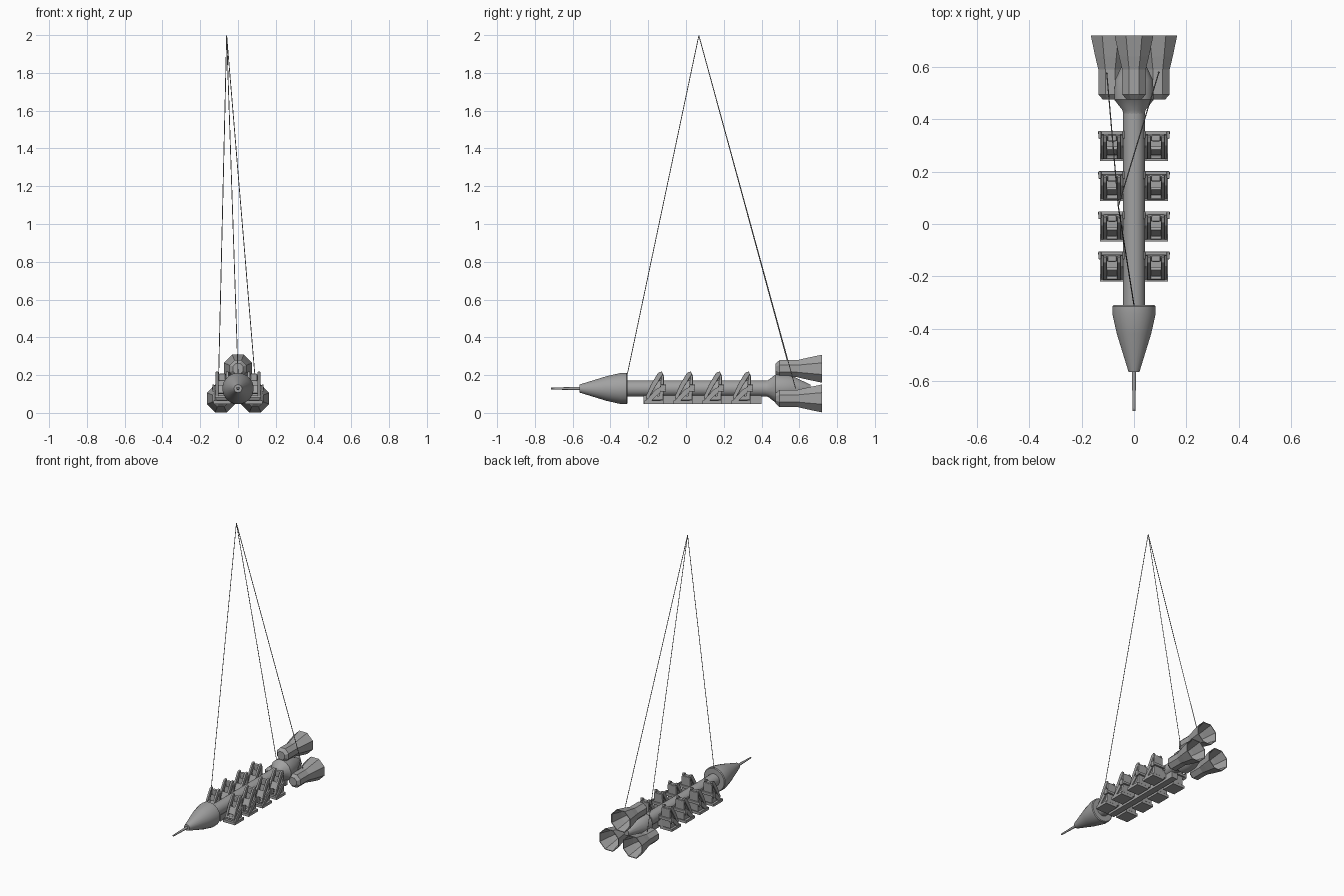
import bpy, math
from mathutils import Vector

cube = bpy.data.objects.get("Cube")
if cube:
    bpy.data.objects.remove(cube, do_unlink=True)

grey = bpy.data.materials.new("plain_grey")
grey.use_nodes = True
grey.diffuse_color = (0.36, 0.36, 0.36, 1)
grey.node_tree.nodes["Principled BSDF"].inputs["Base Color"].default_value = (0.36, 0.36, 0.36, 1)

AXIS = 0.129          # height of the rocket axis


def make(name, verts, faces, smooth=None):
    mesh = bpy.data.meshes.new(name)
    mesh.from_pydata(verts, [], faces)
    mesh.materials.append(grey)
    obj = bpy.data.objects.new(name, mesh)
    bpy.context.collection.objects.link(obj)
    bpy.ops.object.select_all(action='DESELECT')
    obj.select_set(True)
    bpy.context.view_layer.objects.active = obj
    bpy.ops.object.mode_set(mode='EDIT')
    bpy.ops.mesh.select_all(action='SELECT')
    bpy.ops.mesh.normals_make_consistent(inside=False)
    bpy.ops.object.mode_set(mode='OBJECT')
    if smooth:
        bpy.ops.object.shade_smooth_by_angle(angle=math.radians(smooth))
    return obj


def lathe(name, profile, sides, x=0, z=AXIS, smooth=None):
    """Turn (y, radius) points around an axis along y."""
    verts, faces = [], []
    for y, r in profile:
        for k in range(sides):
            a = 2 * math.pi * (k + 0.5) / sides
            verts.append((x + r * math.cos(a), y, z + r * math.sin(a)))
    for i in range(len(profile) - 1):
        for k in range(sides):
            n = (k + 1) % sides
            faces.append((i * sides + k, i * sides + n, (i + 1) * sides + n, (i + 1) * sides + k))
    faces.append(tuple(range(sides)))
    faces.append(tuple(range(len(verts) - sides, len(verts))))
    return make(name, verts, faces, smooth)


def slab(name, outline, x0, x1, bevel=0):
    """Extrude a (y, z) outline across x."""
    n = len(outline)
    verts = [(x, y, z) for x in (x0, x1) for y, z in outline]
    faces = [tuple(range(n)), tuple(range(n, 2 * n))]
    faces += [(k, (k + 1) % n, n + (k + 1) % n, n + k) for k in range(n)]
    obj = make(name, verts, faces)
    if bevel:
        mod = obj.modifiers.new("Bevel", 'BEVEL')
        mod.width = bevel
        mod.segments = 2
    return obj


def box(name, x0, x1, y0, y1, z0, z1, bevel=0):
    return slab(name, [(y0, z0), (y1, z0), (y1, z1), (y0, z1)], x0, x1, bevel)


def tube(name, points, radius, res=2):
    curve = bpy.data.curves.new(name, 'CURVE')
    curve.dimensions = '3D'
    curve.bevel_depth = radius
    curve.bevel_resolution = res
    curve.use_fill_caps = True
    line = curve.splines.new('POLY')
    line.points.add(len(points) - 1)
    for p, co in zip(line.points, points):
        p.co = (*co, 1)
    curve.materials.append(grey)
    obj = bpy.data.objects.new(name, curve)
    bpy.context.collection.objects.link(obj)
    return obj


# Rocket body, nose and spike
lathe("fuselage", [(-0.32, 0.042), (0.44, 0.042)], 24, smooth=30)
lathe("nose_cone", [(-0.31, 0.078), (-0.315, 0.083), (-0.345, 0.083), (-0.42, 0.066),
                    (-0.565, 0.021)], 24, smooth=30)
lathe("nose_spike", [(-0.56, 0.009), (-0.715, 0.005)], 10, smooth=40)
lathe("engine_hub", [(0.42, 0.042), (0.435, 0.045), (0.475, 0.077), (0.55, 0.074),
                     (0.66, 0.02)], 16, smooth=30)

# Three open engine bells around the hub
for name, angle in (("top", 90), ("left", -30), ("right", 210)):
    a = math.radians(angle)
    lathe(name + "_engine_bell",
          [(0.475, 0.03), (0.495, 0.049), (0.59, 0.049), (0.64, 0.062), (0.72, 0.08),
           (0.72, 0.075), (0.64, 0.056), (0.59, 0.04)],
          8, 0.105 * math.cos(a), AXIS + 0.105 * math.sin(a))

# Keel carrying the seats
box("keel", -0.022, 0.022, -0.225, 0.4, 0.048, 0.092)


def seat(label, cx, y):
    """One seat with its shoulder harness; y is its front edge."""
    def part(kind):
        return label + "_" + kind
    box(part("pan"), cx - 0.046, cx + 0.046, y, y + 0.1, 0.048, 0.066)
    box(part("cushion"), cx - 0.034, cx + 0.034, y + 0.012, y + 0.09, 0.066, 0.09, 0.006)
    slab(part("backrest"), [(y + 0.076, 0.07), (y + 0.1, 0.066), (y + 0.104, 0.2), (y + 0.09, 0.2)],
         cx - 0.034, cx + 0.034, 0.005)
    box(part("headrest"), cx - 0.018, cx + 0.018, y + 0.075, y + 0.1, 0.168, 0.208, 0.006)
    box(part("hinge_bar"), cx - 0.053, cx + 0.053, y + 0.1, y + 0.115, 0.122, 0.14, 0.004)
    for s in (-1, 1):
        # Side wings follow the slope of the harness
        slab(part("side_wing"), [(y + 0.008, 0.066), (y + 0.04, 0.066), (y + 0.1, 0.125),
                                 (y + 0.1, 0.145), (y + 0.06, 0.125)],
             cx + s * 0.034, cx + s * 0.042)
        slab(part("shoulder_bar"), [(y + 0.006, 0.085), (y + 0.02, 0.075), (y + 0.055, 0.135),
                                    (y + 0.098, 0.205), (y + 0.092, 0.22), (y + 0.072, 0.212),
                                    (y + 0.035, 0.15)],
             cx + s * 0.02, cx + s * 0.034, 0.003)
        box(part("hinge_ear"), cx + s * 0.041, cx + s * 0.052, y + 0.085, y + 0.115, 0.112, 0.15, 0.004)
    slab(part("chest_pad"), [(y + 0.022, 0.105), (y + 0.034, 0.1), (y + 0.056, 0.142), (y + 0.044, 0.15)],
         cx - 0.022, cx + 0.022, 0.003)
    tube(part("lap_bar"), [(cx - 0.034, y + 0.014, 0.085), (cx + 0.034, y + 0.014, 0.085)], 0.007)
    # Bracket joining the seat to the fuselage
    inner = math.copysign(0.02, cx)
    box(part("bracket"), min(inner, cx * 0.7), max(inner, cx * 0.7), y + 0.07, y + 0.1, 0.066, 0.12)


for row in range(4):
    for side, cx in (("left", 0.084), ("right", -0.084)):
        seat(f"{side}_seat_{row + 1}", cx, -0.22 + 0.1535 * row)

# Suspension cables meeting at one point
apex = Vector((-0.06, 0.068, 1.998))
for name, end in (("front", (0, -0.31, 0.208)), ("rear_left", (0.095, 0.58, 0.13)),
                  ("rear_right", (-0.104, 0.576, 0.13))):
    tube(name + "_cable", [apex, Vector(end)], 0.0022, 1)
